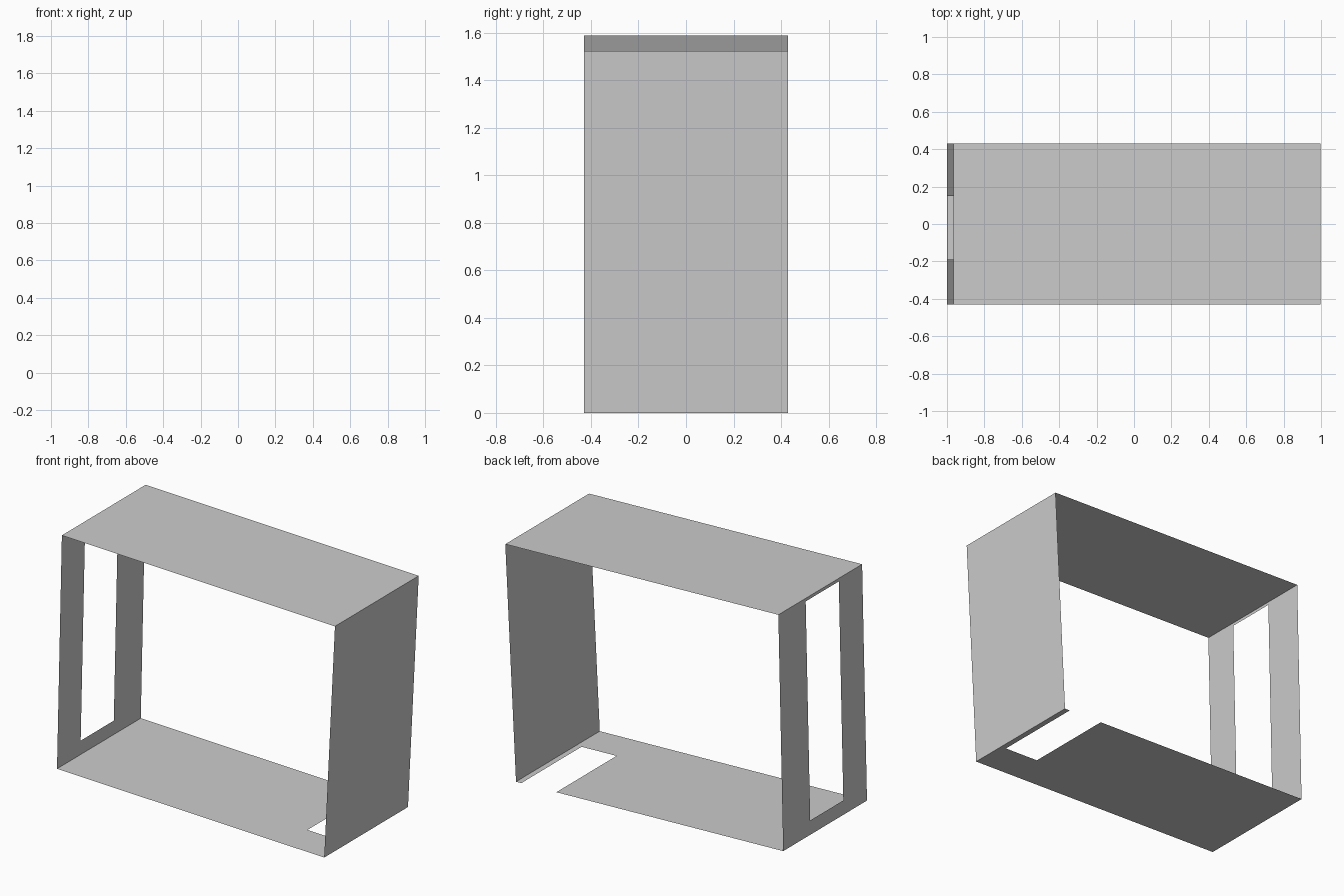
import bpy, bmesh
from mathutils import Vector

if "Cube" in bpy.data.objects:
    bpy.data.objects.remove(bpy.data.objects["Cube"])

W = 0.43  # half depth of the shell
# corners of the slightly tilted cross-section (x, z)
BL, BR, TR, TL = (-1.0, 0.063), (0.921, 0.0), (0.998, 1.523), (-0.965, 1.589)


def panel(name, a, b, polys):
    """Thin sheet spanning edge a-b of the section; polys are (t along edge, y)."""
    bm = bmesh.new()
    a, b = Vector(a), Vector(b)
    cache = {}
    for poly in polys:
        vs = []
        for t, y in poly:
            key = (round(t, 5), round(y, 5))
            if key not in cache:
                p = a.lerp(b, t)
                cache[key] = bm.verts.new((p.x, y, p.y))
            vs.append(cache[key])
        bm.faces.new(vs)
    me = bpy.data.meshes.new(name)
    bm.to_mesh(me)
    bm.free()
    ob = bpy.data.objects.new(name, me)
    bpy.context.collection.objects.link(ob)
    return ob


full = [(0, -W), (0, W), (1, W), (1, -W)]

# Plain sheets (ordered so normals point outward)
panel("roof", TR, TL, [full])
panel("right_wall", BR, TR, [full])

# Floor with a slot open to the back edge, near the right wall
t0, t1, ys = 0.849, 0.98, -0.188
panel("floor", BL, BR, [[(0, -W), (0, W), (t0, W), (t0, ys),
                         (t1, ys), (t1, W), (1, W), (1, -W)]])

# Left wall with a tall window opening, built as two mirrored-ring halves
lo, hi, y0, y1 = 0.987, 0.013, 0.15, -0.19
lo = 1 - 0.06
panel("left_wall", TL, BL, [
    [(0, -W), (0, y1), (hi, y1), (lo, y1), (1, y1), (1, -W)],
    [(0, y0), (0, W), (1, W), (1, y0), (lo, y0), (hi, y0)],
    [(0, y1), (0, y0), (hi, y0), (hi, y1)],
    [(lo, y1), (lo, y0), (1, y0), (1, y1)],
])
